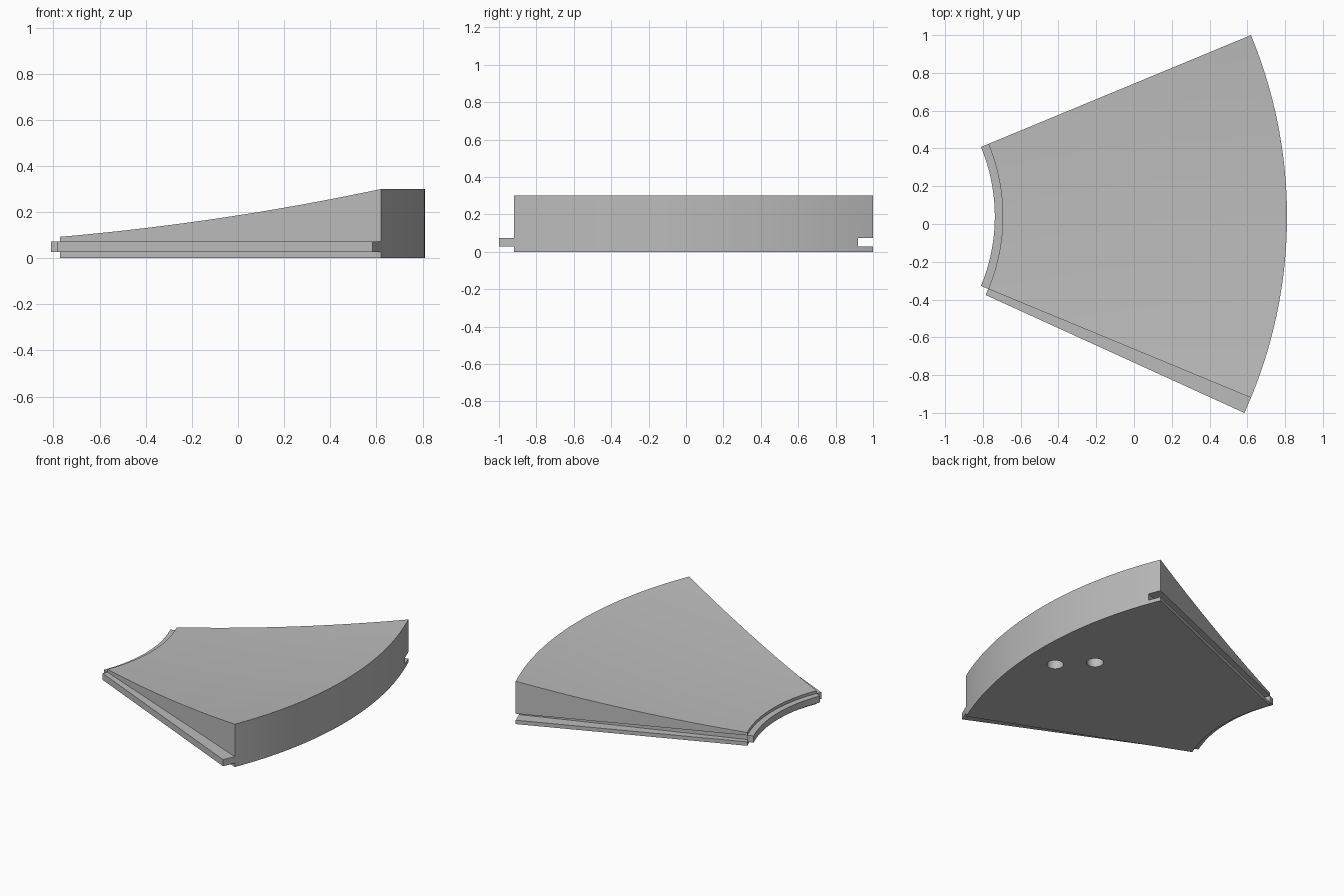
import bpy, bmesh
from math import radians, cos, sin

cube = bpy.data.objects.get("Cube")
if cube:
    bpy.data.objects.remove(cube, do_unlink=True)

# Shared layout: a 45 degree ring sector around a centre at the left
CX, CY = -1.698, 0.04
R_IN, R_OUT, R_LIP = 1.003, 2.508, 0.961
HALF = 22.5
Z_LOW, Z_HIGH = 0.027, 0.073

grey = bpy.data.materials.new("light_grey")
grey.use_nodes = True
colour = (0.5, 0.5, 0.5, 1)
grey.diffuse_color = colour
grey.node_tree.nodes["Principled BSDF"].inputs["Base Color"].default_value = colour


def finish(name, bm):
    bmesh.ops.recalc_face_normals(bm, faces=bm.faces[:])
    mesh = bpy.data.meshes.new(name)
    bm.to_mesh(mesh)
    bm.free()
    mesh.materials.append(grey)
    obj = bpy.data.objects.new(name, mesh)
    bpy.context.collection.objects.link(obj)
    return obj


def sector(name, profile, a0, a1, steps):
    """Sweep a closed (radius, height) profile from angle a0 to a1."""
    bm = bmesh.new()
    rings = []
    for i in range(steps + 1):
        a = radians(a0 + (a1 - a0) * i / steps)
        rings.append([bm.verts.new((CX + r * cos(a), CY + r * sin(a), z)) for r, z in profile])
    n = len(profile)
    for p, q in zip(rings, rings[1:]):
        for k in range(n):
            m = (k + 1) % n
            bm.faces.new((p[k], p[m], q[m], q[k]))
    bm.faces.new(rings[0])
    bm.faces.new(rings[-1])
    return finish(name, bm)


def box_profile(r0, r1, z0, z1):
    return [(r0, z0), (r1, z0), (r1, z1), (r0, z1)]


def cut(target, cutter):
    mod = target.modifiers.new(cutter.name, "BOOLEAN")
    mod.operation = "DIFFERENCE"
    mod.solver = "EXACT"
    mod.object = cutter
    bpy.context.view_layer.objects.active = target
    bpy.ops.object.modifier_apply(modifier=mod.name)
    bpy.data.objects.remove(cutter, do_unlink=True)


# Main wedge, with a top that sweeps up towards the outer rim
def top_height(t):
    return 0.093 + 0.207 * (0.575 * t + 0.425 * t * t)


SEG = 16
slope = [(R_OUT + (R_IN - R_OUT) * i / SEG, top_height(1 - i / SEG)) for i in range(SEG + 1)]
body = sector("wedge_body", [(R_IN, 0), (R_OUT, 0)] + slope, -HALF, HALF, 48)

# Groove along the left side
cut(body, sector("groove_cutter", box_profile(0.9, 2.6, Z_LOW, Z_HIGH), HALF - 2, HALF + 2, 2))

# Two blind round holes in the underside
for x, y in ((0.609, -0.053), (0.431, 0.129)):
    bm = bmesh.new()
    bmesh.ops.create_cone(bm, cap_ends=True, segments=32, radius1=0.053, radius2=0.053, depth=0.2)
    bmesh.ops.translate(bm, verts=bm.verts[:], vec=(x, y, 0))
    cut(body, finish("hole_cutter", bm))

# Tongue along the right side and lip along the inner arc
tongue = sector("side_tongue", box_profile(R_IN, R_OUT, Z_LOW, Z_HIGH), -HALF - 2, -HALF + 0.01, 2)
lip = sector("inner_lip", box_profile(R_LIP, R_IN, Z_LOW, Z_HIGH), -HALF, HALF, 48)

# Smooth curved walls, sharp corners
bpy.ops.object.select_all(action="DESELECT")
for obj in (body, tongue, lip):
    obj.select_set(True)
bpy.context.view_layer.objects.active = body
bpy.ops.object.shade_smooth_by_angle(angle=radians(30))
